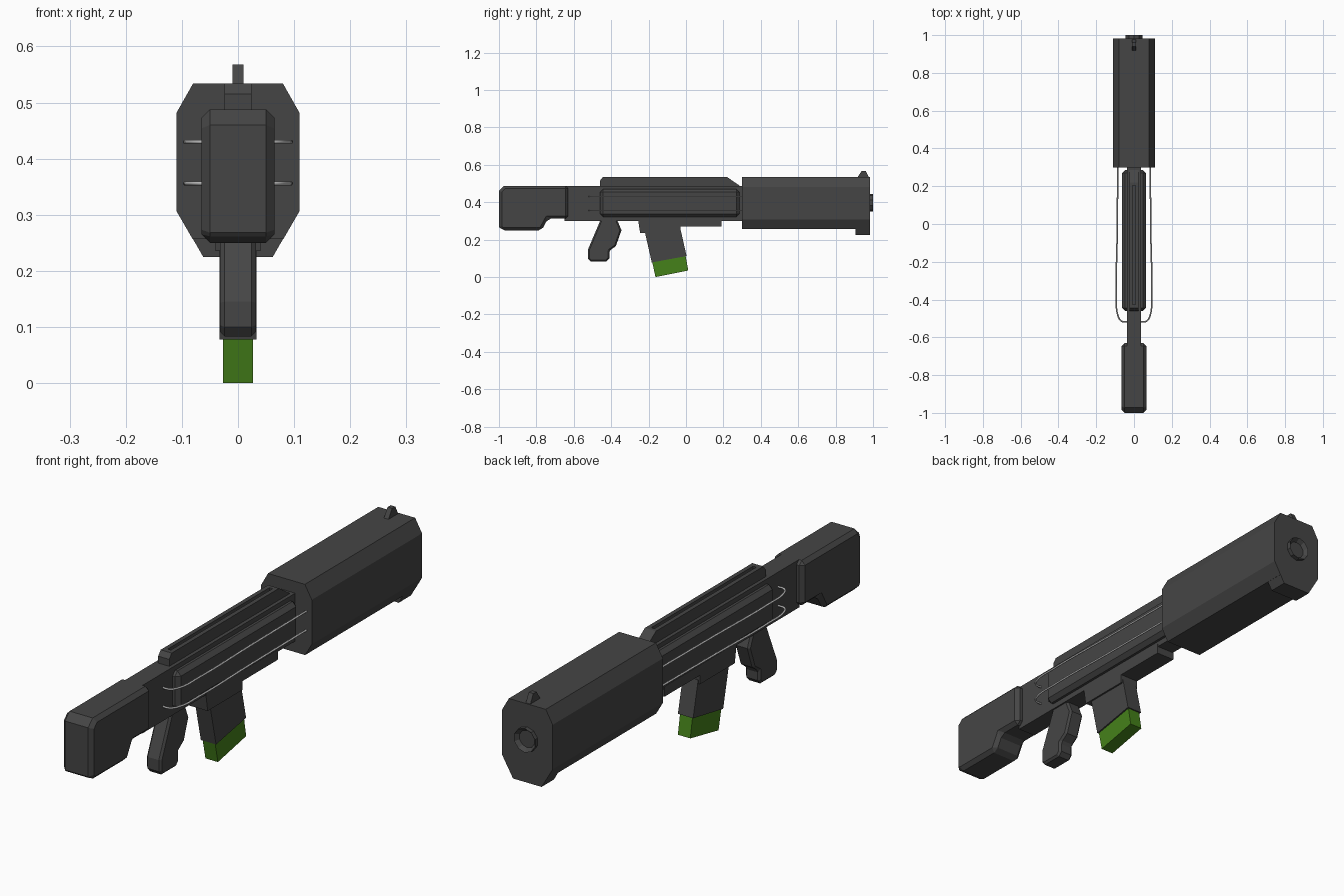
import bpy, bmesh, math
from mathutils import Vector

if "Cube" in bpy.data.objects:
    bpy.data.objects.remove(bpy.data.objects["Cube"])


def material(name, rgb):
    m = bpy.data.materials.new(name)
    m.diffuse_color = (*rgb, 1)
    m.use_nodes = True
    m.node_tree.nodes["Principled BSDF"].inputs["Base Color"].default_value = m.diffuse_color
    return m


DARK = material("dark_grey", (0.06, 0.06, 0.06))
GREEN = material("green", (0.06, 0.22, 0.01))
STEEL = material("steel", (0.5, 0.5, 0.5))


def finish(name, bm, mat):
    bmesh.ops.recalc_face_normals(bm, faces=bm.faces)
    me = bpy.data.meshes.new(name)
    bm.to_mesh(me)
    bm.free()
    me.materials.append(mat)
    ob = bpy.data.objects.new(name, me)
    bpy.context.collection.objects.link(ob)
    return ob


def prism(name, pts, a, b, axis="x", bevel=0, mat=DARK):
    """Extrude a profile from a to b: (y, z) points along x, or (x, z) points along y."""
    bm = bmesh.new()
    place = (lambda p, t: (t, p[0], p[1])) if axis == "x" else (lambda p, t: (p[0], t, p[1]))
    face = bm.faces.new([bm.verts.new(place(p, a)) for p in pts])
    ext = bmesh.ops.extrude_face_region(bm, geom=[face])
    shift = Vector((b - a, 0, 0)) if axis == "x" else Vector((0, b - a, 0))
    bmesh.ops.translate(bm, vec=shift, verts=[v for v in ext["geom"] if isinstance(v, bmesh.types.BMVert)])
    ob = finish(name, bm, mat)
    if bevel:
        mod = ob.modifiers.new("chamfer", "BEVEL")
        mod.width, mod.segments = bevel, 1
        mod.limit_method, mod.angle_limit = "ANGLE", math.radians(50)
    return ob


def rect(u0, u1, v0, v1):
    return [(u0, v0), (u1, v0), (u1, v1), (u0, v1)]


def mirrored(half):
    """Complete a symmetric (x, z) outline from its right half."""
    return half + [(-x, z) for x, z in reversed(half)]


# Octagonal barrel shroud, with lower front lug and front sight
prism("barrel_shroud", mirrored([(0.081, 0.257), (0.11, 0.307), (0.11, 0.481), (0.08, 0.534)]), 0.30, 0.983, "y")
prism("front_lug", mirrored([(0.062, 0.225), (0.081, 0.258)]), 0.907, 0.983, "y")
prism("front_sight", [(0.915, 0.53), (0.94, 0.568), (0.96, 0.568), (0.98, 0.53)], -0.01, 0.01)

# Muzzle ring with recessed bore
bm = bmesh.new()
bmesh.ops.create_cone(bm, cap_ends=True, segments=10, radius1=0.047, radius2=0.047, depth=0.06)
top = max(bm.faces, key=lambda f: f.calc_center_median().z)
bmesh.ops.inset_region(bm, faces=[top], thickness=0.013)
bmesh.ops.translate(bm, vec=(0, 0, -0.016), verts=top.verts)
muzzle = finish("muzzle", bm, DARK)
muzzle.rotation_euler = (-math.pi / 2, 0, 0)
muzzle.location = (0, 0.97, 0.397)

# Receiver core and the wider side panels
prism("receiver", rect(-0.65, 0.32, 0.30, 0.488), -0.038, 0.038)
prism("receiver_panels", rect(-0.46, 0.285, 0.322, 0.47), -0.064, 0.064, bevel=0.016)

# Top rail with a long groove
rail = prism("top_rail", [(-0.46, 0.48), (-0.46, 0.515), (-0.445, 0.534), (0.22, 0.534), (0.285, 0.49), (0.285, 0.48)],
             -0.024, 0.024)
cutter = prism("groove_cutter", rect(-0.425, 0.205, 0.512, 0.56), -0.007, 0.007)
cutter.hide_render = True
mod = rail.modifiers.new("groove", "BOOLEAN")
mod.operation, mod.object, mod.solver = "DIFFERENCE", cutter, "EXACT"
bpy.context.view_layer.objects.active = rail
bpy.ops.object.modifier_apply(modifier="groove")
bpy.data.objects.remove(cutter)

# Shoulder stock
prism("stock", [(-1, 0.268), (-0.985, 0.25), (-0.772, 0.25), (-0.738, 0.312), (-0.63, 0.312),
                (-0.63, 0.488), (-0.972, 0.488), (-1, 0.46)], -0.065, 0.065, bevel=0.015)

# Magazine well and underside block
prism("magazine_well", [(-0.257, 0.31), (-0.245, 0.235), (-0.03, 0.235), (-0.03, 0.27), (0.19, 0.27), (0.19, 0.31)],
      -0.04, 0.04)

# Slanted magazine with green base
prism("magazine", [(-0.222, 0.25), (-0.183, 0.078), (0.003, 0.112), (-0.028, 0.25)], -0.033, 0.033)
prism("magazine_base", [(-0.185, 0.10), (-0.163, 0.0), (0.012, 0.035), (-0.004, 0.125)], -0.027, 0.027, mat=GREEN)

# Pistol grip
prism("grip", [(-0.455, 0.31), (-0.525, 0.145), (-0.525, 0.1), (-0.51, 0.083), (-0.425, 0.083), (-0.41, 0.1),
               (-0.41, 0.14), (-0.375, 0.165), (-0.345, 0.25), (-0.37, 0.31)], -0.032, 0.032, bevel=0.008)

# Two side cables per side, running from the receiver into the shroud
path = [(0.03, -0.517), (0.065, -0.515), (0.085, -0.485), (0.093, -0.38), (0.089, -0.05), (0.086, 0.31)]
for side, label in ((1, "right"), (-1, "left")):
    for z, level in ((0.43, "upper"), (0.356, "lower")):
        cu = bpy.data.curves.new(f"{level}_cable_{label}", "CURVE")
        cu.dimensions = "3D"
        cu.bevel_depth, cu.bevel_resolution, cu.resolution_u = 0.004, 1, 5
        sp = cu.splines.new("BEZIER")
        sp.bezier_points.add(len(path) - 1)
        for bp, (x, y) in zip(sp.bezier_points, path):
            bp.co = (side * x, y, z)
            bp.handle_left_type = bp.handle_right_type = "AUTO"
        cu.materials.append(STEEL)
        bpy.context.collection.objects.link(bpy.data.objects.new(cu.name, cu))
